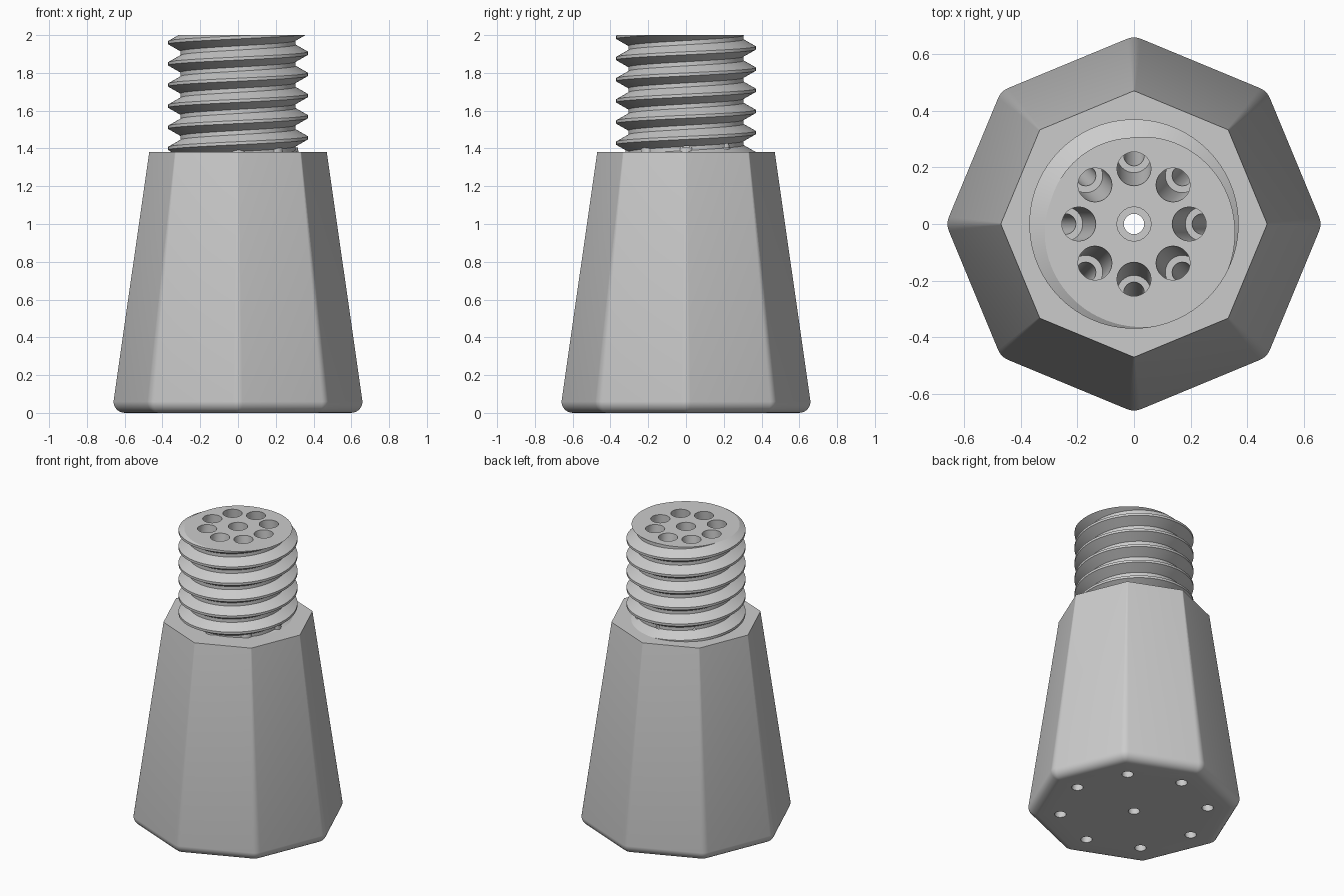
import bpy, bmesh
from math import sin, cos, pi, tau, radians

cube = bpy.data.objects.get("Cube")
if cube:
    bpy.data.objects.remove(cube, do_unlink=True)

grey = bpy.data.materials.new("plain grey")
grey.use_nodes = True
colour = (0.6, 0.6, 0.6, 1)
grey.diffuse_color = colour
grey.node_tree.nodes["Principled BSDF"].inputs["Base Color"].default_value = colour

HEIGHT, LEDGE = 2.0, 1.38


def finish(bm, name):
    bmesh.ops.recalc_face_normals(bm, faces=bm.faces)
    mesh = bpy.data.meshes.new(name)
    bm.to_mesh(mesh)
    bm.free()
    mesh.materials.append(grey)
    obj = bpy.data.objects.new(name, mesh)
    bpy.context.collection.objects.link(obj)
    return obj


def loft(bm, rings):
    """Join equal-length rings of points into one capped solid."""
    loops = [[bm.verts.new(p) for p in ring] for ring in rings]
    for a, b in zip(loops, loops[1:]):
        for i in range(len(a)):
            j = (i + 1) % len(a)
            bm.faces.new((a[i], a[j], b[j], b[i]))
    bm.faces.new(loops[0][::-1])
    bm.faces.new(loops[-1])


def rounded_octagon(apothem, corner, z, steps=5):
    half = pi / 8
    centre = (apothem - corner) / cos(half)
    points = []
    for k in range(8):
        for s in range(steps + 1):
            a = k * pi / 4 - half + 2 * half * s / steps
            points.append((centre * cos(k * pi / 4) + corner * cos(a),
                           centre * sin(k * pi / 4) + corner * sin(a), z))
    return points


def circle(cx, cy, radius, z, sides=32):
    return [(cx + radius * cos(tau * i / sides), cy + radius * sin(tau * i / sides), z)
            for i in range(sides)]


# Tapered octagonal body with a rounded foot
bm = bmesh.new()
fillet = 0.06
rings = []
for s in range(7):
    a = pi / 2 * s / 6
    inset = fillet * (1 - sin(a))
    rings.append(rounded_octagon(0.614 - inset, 0.065 - inset, fillet * (1 - cos(a))))
rings.append(rounded_octagon(0.435, 0.01, LEDGE))
loft(bm, rings)
body = finish(bm, "tapered_body")

# Threaded neck: a helical sheet trimmed flat at both ends
bm = bmesh.new()
PITCH, MINOR, MAJOR, SIDES, TURNS = 0.112, 0.305, 0.37, 96, 10
profile = [(-0.045, MINOR), (-0.008, MAJOR), (0.008, MAJOR), (0.045, MINOR)]
first_crest = 1.96 - 8 * PITCH  # crest height on the -x side
grid = []
for i in range(SIDES):
    turn = i / SIDES
    a = pi + tau * turn
    grid.append([bm.verts.new((r * cos(a), r * sin(a), first_crest + (n + turn) * PITCH + dz))
                 for n in range(TURNS) for dz, r in profile])
for i in range(SIDES):
    here = grid[i]
    there = grid[i + 1] if i + 1 < SIDES else grid[0][len(profile):]
    for k in range(min(len(here), len(there)) - 1):
        bm.faces.new((here[k], there[k], there[k + 1], here[k + 1]))
for z, direction in ((HEIGHT, 1), (LEDGE - 0.03, -1)):
    bmesh.ops.bisect_plane(bm, geom=bm.verts[:] + bm.edges[:] + bm.faces[:],
                           plane_co=(0, 0, z), plane_no=(0, 0, direction), clear_outer=True)
    rim = [e for e in bm.edges if e.is_boundary
           and all(abs(v.co.z - z) < 1e-4 for v in e.verts)]
    bmesh.ops.holes_fill(bm, edges=rim, sides=0)
neck = finish(bm, "threaded_neck")


def channel_radius(z):
    """Distance of a sloping channel from the axis at height z."""
    return 0.46 - 0.1325 * z


# Small nubs where the channels leave the neck
bm = bmesh.new()
for k in range(8):
    a = k * pi / 4
    loft(bm, [circle(channel_radius(z) * cos(a), channel_radius(z) * sin(a), 0.043, z)
              for z in (LEDGE - 0.03, LEDGE + 0.025)])
nubs = finish(bm, "channel_nubs")

# Stepped drill cutter: one straight channel and eight sloping ones
bm = bmesh.new()
for k in range(9):
    a = k * pi / 4
    spread = 1 if k < 8 else 0
    loft(bm, [circle(spread * channel_radius(z) * cos(a), spread * channel_radius(z) * sin(a), r, z)
              for z, r in ((-0.1, 0.036), (1.65, 0.036), (1.65, 0.06), (2.1, 0.06))])
drill = finish(bm, "channel_cutter")
drill.hide_render = True

for obj in (body, neck, nubs):
    bpy.ops.object.select_all(action="DESELECT")
    obj.select_set(True)
    bpy.context.view_layer.objects.active = obj
    cut = obj.modifiers.new("channels", "BOOLEAN")
    cut.operation, cut.solver, cut.object = "DIFFERENCE", "EXACT", drill
    bpy.ops.object.modifier_apply(modifier=cut.name)
    bpy.ops.object.shade_smooth_by_angle(angle=radians(25))
bpy.data.objects.remove(drill, do_unlink=True)
